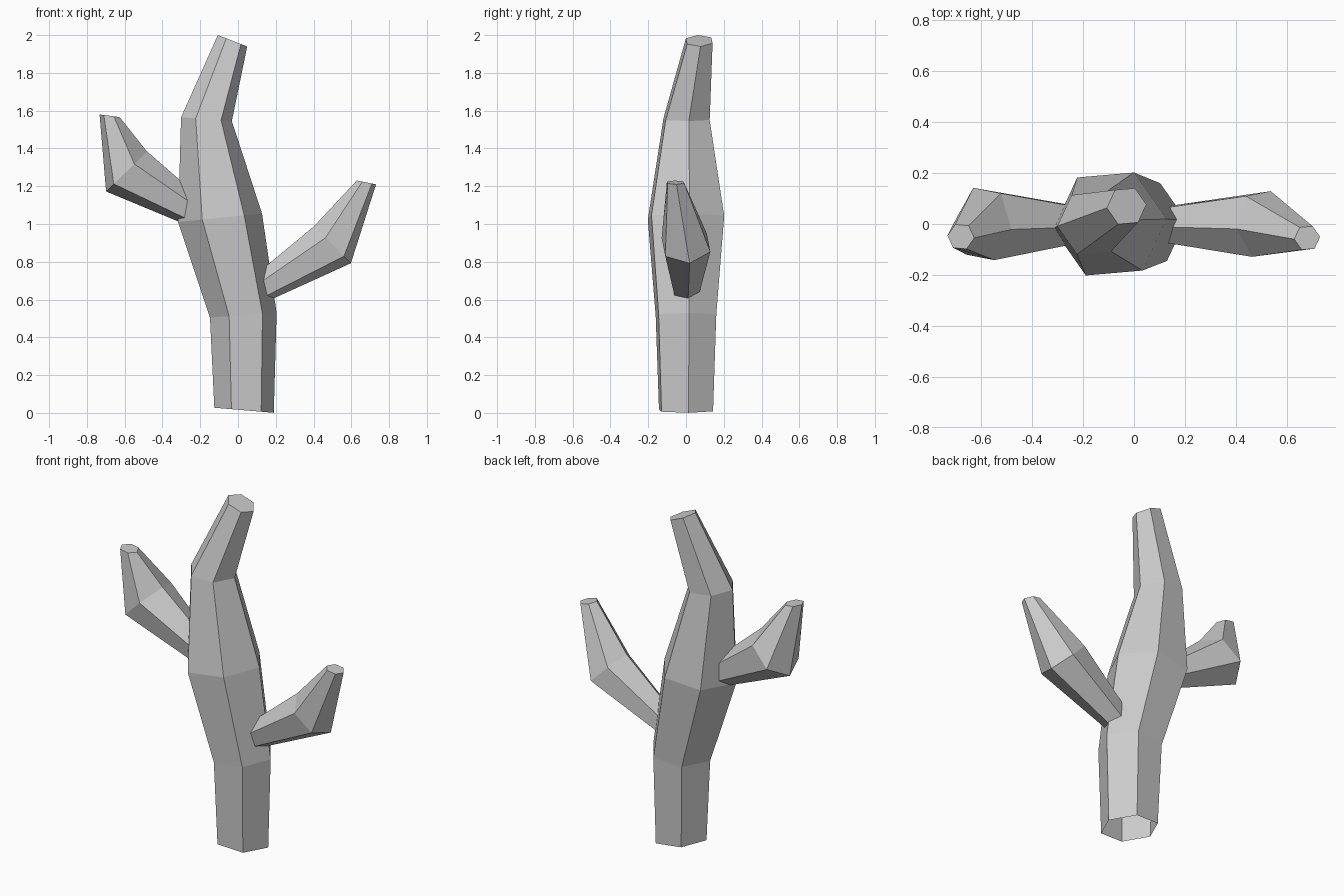
import bpy, bmesh
from math import cos, sin, radians
from mathutils import Vector

if "Cube" in bpy.data.objects:
    bpy.data.objects.remove(bpy.data.objects["Cube"])


def tube(name, rings):
    """Six-sided tube through rings (centre, tilt axis, radius, phase); open base, capped tip."""
    bm = bmesh.new()
    loops = []
    for centre, axis, r, phase in rings:
        u, v = Vector(axis), Vector((0, 1, 0))
        loops.append([bm.verts.new(Vector(centre)
                      + u * r * cos(radians(phase + 60 * i))
                      + v * r * sin(radians(phase + 60 * i))) for i in range(6)])
    for a, b in zip(loops, loops[1:]):
        for i in range(6):
            j = (i + 1) % 6
            bm.faces.new((a[i], a[j], b[j], b[i]))
    bm.faces.new(loops[-1])
    bmesh.ops.recalc_face_normals(bm, faces=bm.faces)
    mesh = bpy.data.meshes.new(name)
    bm.to_mesh(mesh)
    bm.free()
    obj = bpy.data.objects.new(name, mesh)
    bpy.context.collection.objects.link(obj)
    return obj


# Crooked trunk
tube("trunk", [
    ((0.032, 0, 0.014), (1, 0, -0.085), 0.158, 5),
    ((0.028, 0, 0.517), (1, 0, 0.07), 0.177, 5),
    ((-0.095, 0, 1.033), (1, 0, 0.10), 0.223, 5),
    ((-0.167, 0.003, 1.555), (1, 0, -0.075), 0.135, 5),
    ((-0.029, 0.07, 1.97), (1, 0, -0.39), 0.078, 5),
])

# Lower right branch
tube("right_branch", [
    ((0.12, 0, 0.657), (0.527, 0, -0.85), 0.076, 8),
    ((0.50, 0, 0.89), (0.71, 0, -0.71), 0.139, 8),
    ((0.68, -0.055, 1.22), (1, 0, -0.2), 0.051, 5),
])

# Upper left branch
tube("left_branch", [
    ((-0.22, 0, 1.056), (-0.53, 0, -0.85), 0.078, 8),
    ((-0.59, 0, 1.278), (-0.716, 0, -0.698), 0.153, 8),
    ((-0.68, -0.05, 1.573), (-1, 0, 0.13), 0.053, 5),
])
